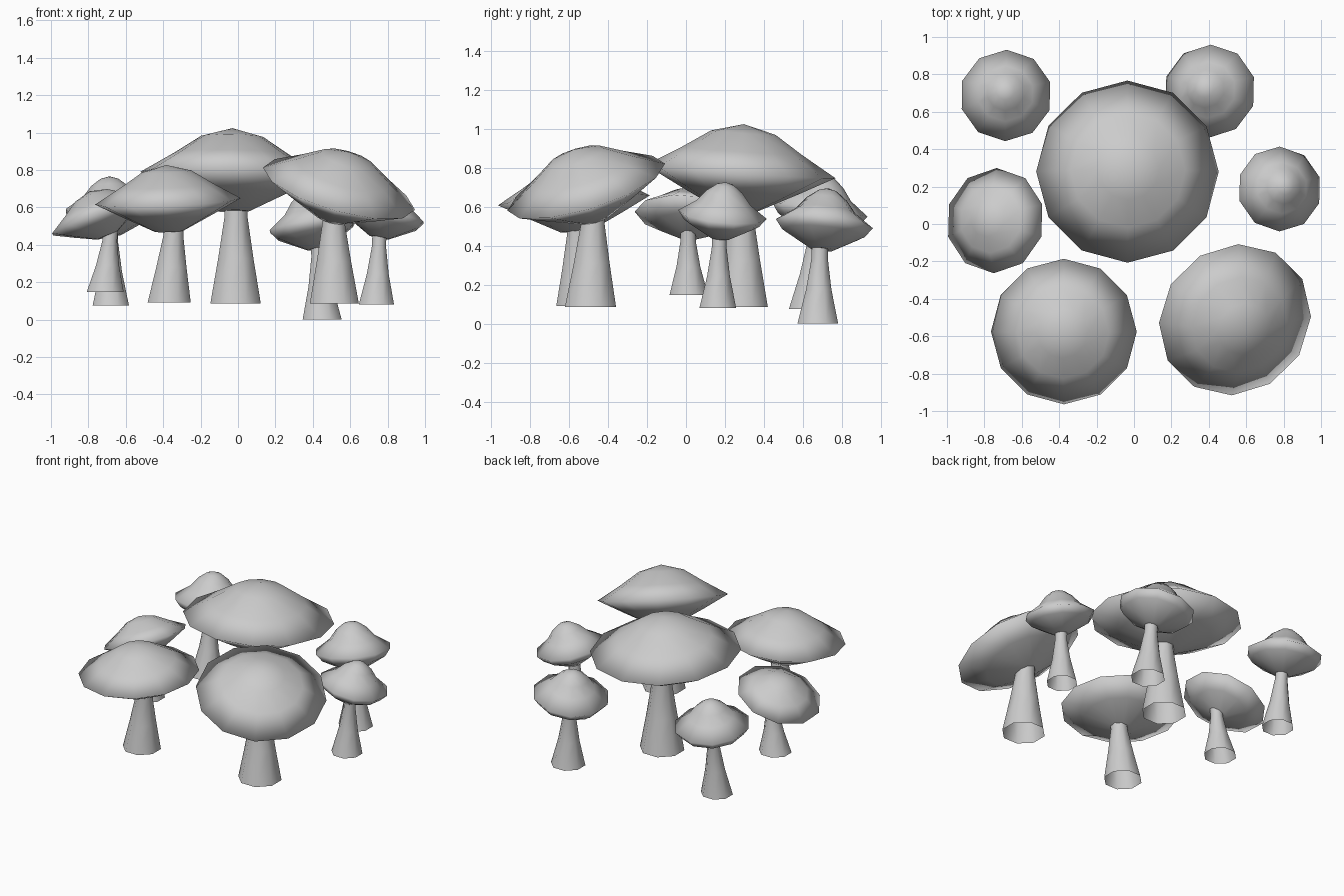
import bpy, bmesh, math
from mathutils import Matrix, Vector

if "Cube" in bpy.data.objects:
    bpy.data.objects.remove(bpy.data.objects["Cube"], do_unlink=True)

# Single plain grey
grey = bpy.data.materials.new("plain grey")
grey.use_nodes = True
grey.diffuse_color = (0.6, 0.6, 0.6, 1)
grey.node_tree.nodes["Principled BSDF"].inputs["Base Color"].default_value = (0.6, 0.6, 0.6, 1)

# Cap and stem profiles as (radius, height)
FLAT_CAP = [(0, .5), (.34, .41), (.63, .22), (1, 0), (.62, -.2), (.2, -.41), (0, -.41)]
BELL_CAP = [(0, .74), (.2, .68), (.41, .52), (.61, .27), (1, 0), (.85, -.2), (.24, -.54), (0, -.54)]
THICK_STEM = [(1, 0), (.7, .42), (.46, .8), (.46, 1)]
THIN_STEM = [(1, 0), (.62, .42), (.4, .8), (.4, 1)]


def lathe(name, profile, sides, matrix, turn=0.0):
    """Revolve a profile; zero radius makes a pole."""
    bm = bmesh.new()
    rings = []
    for r, z in profile:
        count = sides if r > 0 else 1
        rings.append([bm.verts.new(matrix @ Vector((
            r * math.cos(turn + math.tau * i / sides),
            r * math.sin(turn + math.tau * i / sides), z))) for i in range(count)])
    for a, b in zip(rings, rings[1:]):
        for i in range(sides):
            j = (i + 1) % sides
            corners = [a[i % len(a)], a[j % len(a)], b[j % len(b)], b[i % len(b)]]
            bm.faces.new(list(dict.fromkeys(corners)))
    bmesh.ops.recalc_face_normals(bm, faces=bm.faces)
    mesh = bpy.data.meshes.new(name)
    bm.to_mesh(mesh)
    bm.free()
    mesh.materials.append(grey)
    for face in mesh.polygons:
        face.use_smooth = True
    obj = bpy.data.objects.new(name, mesh)
    bpy.context.collection.objects.link(obj)


def mushroom(name, profile, sides, rim, radius, slope, stem_profile, foot, foot_radius, neck):
    """Tilted cap centred at rim, leaning hollow stem from foot to neck."""
    normal = Vector((-slope[0], -slope[1], 1)).normalized()
    tilt = Vector((0, 0, 1)).rotation_difference(normal).to_matrix().to_4x4()
    cap = Matrix.Translation(rim) @ tilt @ Matrix.Scale(radius, 4)
    lathe(name + "_cap", profile, sides, cap, 0.0 if sides == 12 else 0.3)
    # The stem axis is sheared so that the foot stays level
    axis = Vector(neck) - Vector(foot)
    stem = Matrix(((foot_radius, 0, axis.x, foot[0]),
                   (0, foot_radius, axis.y, foot[1]),
                   (0, 0, axis.z, foot[2]), (0, 0, 0, 1)))
    lathe(name + "_stem", stem_profile, 8, stem, math.pi / 8)


# Three large mushrooms
mushroom("center", FLAT_CAP, 12, (-.035, .28, .78), .488, (-.02, -.07),
         THICK_STEM, (-.013, .285, .085), .146, (-.01, .285, .66))
mushroom("front_right", FLAT_CAP, 12, (-.375, -.575, .632), .39, (.045, .065),
         THICK_STEM, (-.368, -.55, .09), .125, (-.34, -.56, .54))
mushroom("front_left", FLAT_CAP, 12, (.54, -.512, .7), .422, (-.29, .31),
         THICK_STEM, (.515, -.49, .085), .142, (.51, -.475, .62))

# Four small mushrooms, one with a flatter cap
mushroom("side_right", FLAT_CAP, 10, (-.742, .018, .555), .282, (.4, -.08),
         THIN_STEM, (-.71, .014, .147), .107, (-.68, .01, .49))
mushroom("back_right", BELL_CAP, 10, (-.685, .687, .585), .247, (.02, -.15),
         THIN_STEM, (-.68, .625, .075), .105, (-.68, .67, .5))
mushroom("back_left", BELL_CAP, 10, (.405, .71, .513), .25, (.18, -.1),
         THIN_STEM, (.45, .676, 0), .113, (.43, .688, .42))
mushroom("side_left", BELL_CAP, 10, (.778, .187, .56), .228, (-.2, -.1),
         THIN_STEM, (.74, .163, .08), .102, (.757, .172, .47))
